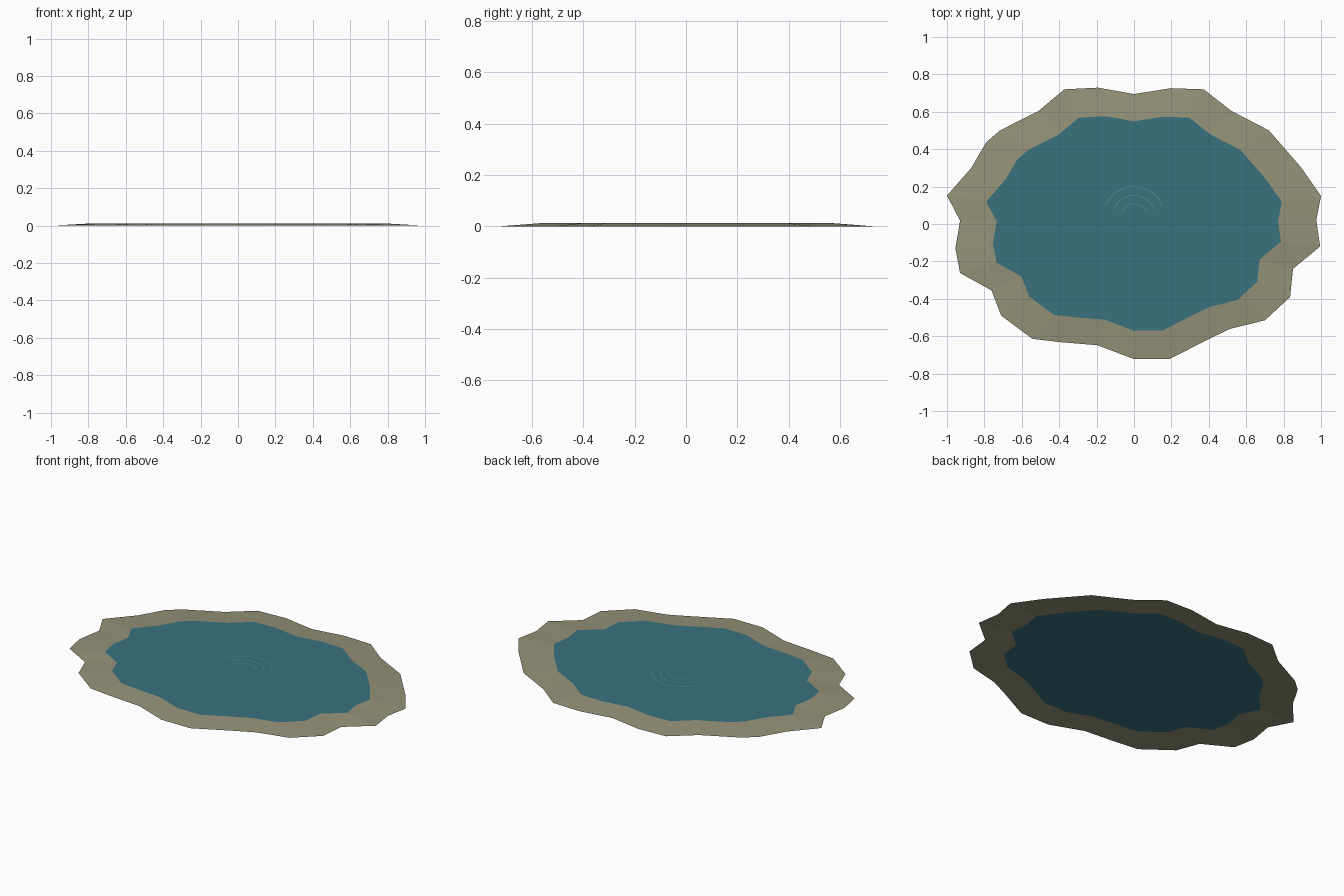
import bpy, bmesh, math

if "Cube" in bpy.data.objects:
    bpy.data.objects.remove(bpy.data.objects["Cube"])

RIM = [(1, .15), (.975, .02), (.995, -.12), (.85, -.24), (.835, -.39), (.7, -.515),
       (.515, -.56), (.4, -.615), (.19, -.722), (0, -.722), (-.197, -.648), (-.39, -.632),
       (-.543, -.614), (-.71, -.49), (-.762, -.355), (-.93, -.262), (-.955, -.13),
       (-.93, .018), (-1, .152), (-.87, .3), (-.79, .437), (-.717, .5), (-.51, .605),
       (-.373, .72), (-.193, .729), (0, .695), (.197, .726), (.373, .72), (.52, .605),
       (.722, .5), (.8, .41), (.893, .303)]
INNER = 0.79   # water edge relative to the bank edge
TOP = 0.012    # water level


def make(name, color, build):
    bm = bmesh.new()
    build(bm)
    bmesh.ops.recalc_face_normals(bm, faces=bm.faces)
    if sum(f.normal.z for f in bm.faces) < 0:
        bmesh.ops.reverse_faces(bm, faces=bm.faces)
    me = bpy.data.meshes.new(name)
    bm.to_mesh(me)
    bm.free()
    ob = bpy.data.objects.new(name, me)
    bpy.context.collection.objects.link(ob)
    mat = bpy.data.materials.new(name)
    mat.diffuse_color = (*color, 1)
    mat.use_nodes = True
    mat.node_tree.nodes["Principled BSDF"].inputs["Base Color"].default_value = mat.diffuse_color
    me.materials.append(mat)
    return ob


def strip(bm, a, b, closed):
    a = [bm.verts.new(p) for p in a]
    b = [bm.verts.new(p) for p in b]
    n = len(a)
    for i in range(n if closed else n - 1):
        j = (i + 1) % n
        bm.faces.new((a[i], a[j], b[j], b[i]))


water_edge = [(x * INNER, y * INNER, TOP) for x, y in RIM]

# sloping bank from the ground up to the water line
make("bank", (.30, .29, .19),
     lambda bm: strip(bm, [(x, y, 0) for x, y in RIM], water_edge, True))


# flat water, a fan around the centre
def water(bm):
    c = bm.verts.new((0, 0, TOP))
    v = [bm.verts.new(p) for p in water_edge]
    for i in range(len(v)):
        bm.faces.new((c, v[i - 1], v[i]))


make("water", (.04, .17, .215), water)


# three thin ripple arcs just above the water
def arc(r, n=12, a0=math.radians(23)):
    step = (math.pi - 2 * a0) / n
    return [(r * math.cos(a0 + i * step), .035 + r * math.sin(a0 + i * step), TOP + .002)
            for i in range(n + 1)]


for k, r in enumerate((.073, .118, .165)):
    make(f"ripple_{k + 1}", (.08, .25, .30),
         lambda bm, r=r: strip(bm, arc(r - .0025), arc(r + .0025), False))
